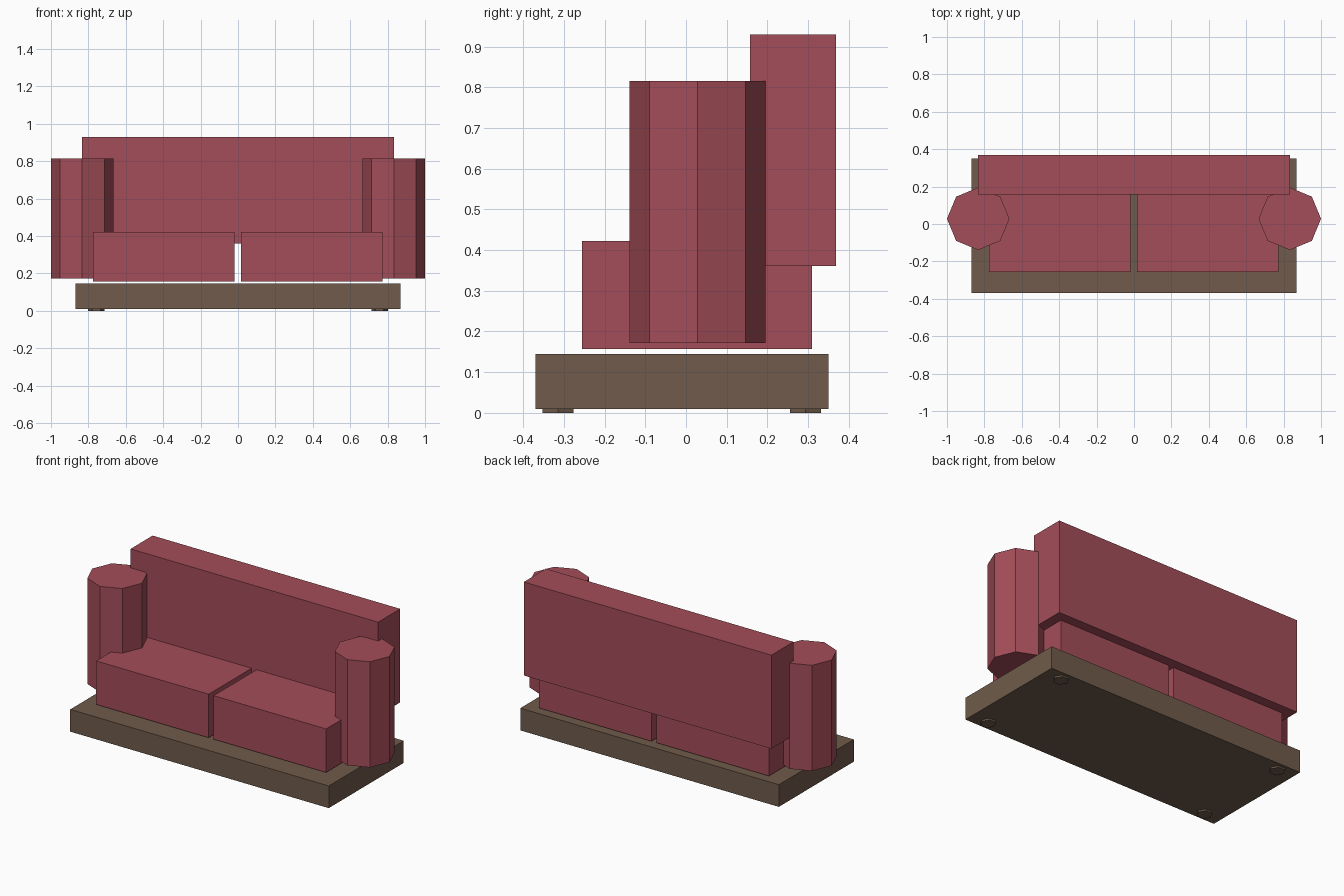
import bpy
import bmesh
from math import radians
from mathutils import Matrix

if "Cube" in bpy.data.objects:
    bpy.data.objects.remove(bpy.data.objects["Cube"])


def material(name, rgb):
    mat = bpy.data.materials.new(name)
    mat.diffuse_color = (*rgb, 1.0)
    mat.use_nodes = True
    mat.node_tree.nodes["Principled BSDF"].inputs["Base Color"].default_value = mat.diffuse_color
    return mat


def finish(name, bm, mat):
    mesh = bpy.data.meshes.new(name)
    bm.to_mesh(mesh)
    bm.free()
    mesh.materials.append(mat)
    obj = bpy.data.objects.new(name, mesh)
    bpy.context.collection.objects.link(obj)
    return obj


def box(name, x, y, z, mat):
    """Box from (min, max) ranges on each axis."""
    bm = bmesh.new()
    size = [r[1] - r[0] for r in (x, y, z)]
    mid = [(r[0] + r[1]) / 2 for r in (x, y, z)]
    bmesh.ops.create_cube(bm, size=1, matrix=Matrix.Translation(mid) @ Matrix.Diagonal((*size, 1)))
    return finish(name, bm, mat)


def prism(name, sides, radius, x, y, z, mat):
    """Upright prism with one corner pointing along +x."""
    bm = bmesh.new()
    bmesh.ops.create_circle(bm, cap_ends=True, segments=sides, radius=radius,
                            matrix=Matrix.Translation((x, y, z[0])) @ Matrix.Rotation(radians(90), 4, 'Z'))
    ext = bmesh.ops.extrude_face_region(bm, geom=bm.faces[:], use_keep_orig=True)
    top = [v for v in ext["geom"] if isinstance(v, bmesh.types.BMVert)]
    bmesh.ops.translate(bm, verts=top, vec=(0, 0, z[1] - z[0]))
    bmesh.ops.recalc_face_normals(bm, faces=bm.faces[:])
    return finish(name, bm, mat)


fabric = material("red_fabric", (0.37, 0.075, 0.10))
wood = material("brown_wood", (0.16, 0.105, 0.07))

# Base slab and backrest
box("base", (-0.87, 0.87), (-0.37, 0.35), (0.01, 0.145), wood)
box("backrest", (-0.833, 0.833), (0.157, 0.369), (0.361, 0.93), fabric)

# Two seat cushions with a narrow gap
box("left_cushion", (-0.775, -0.018), (-0.256, 0.31), (0.157, 0.422), fabric)
box("right_cushion", (0.015, 0.772), (-0.256, 0.31), (0.157, 0.422), fabric)

# Octagonal armrests and hexagonal feet on both sides
for side, s in (("left", -1), ("right", 1)):
    prism(side + "_armrest", 8, 0.167, s * 0.833, 0.028, (0.172, 0.815), fabric)
    for end, y in (("front", -0.314), ("back", 0.293)):
        prism(f"{end}_{side}_foot", 6, 0.044, s * 0.757, y, (0.0, 0.02), wood)
